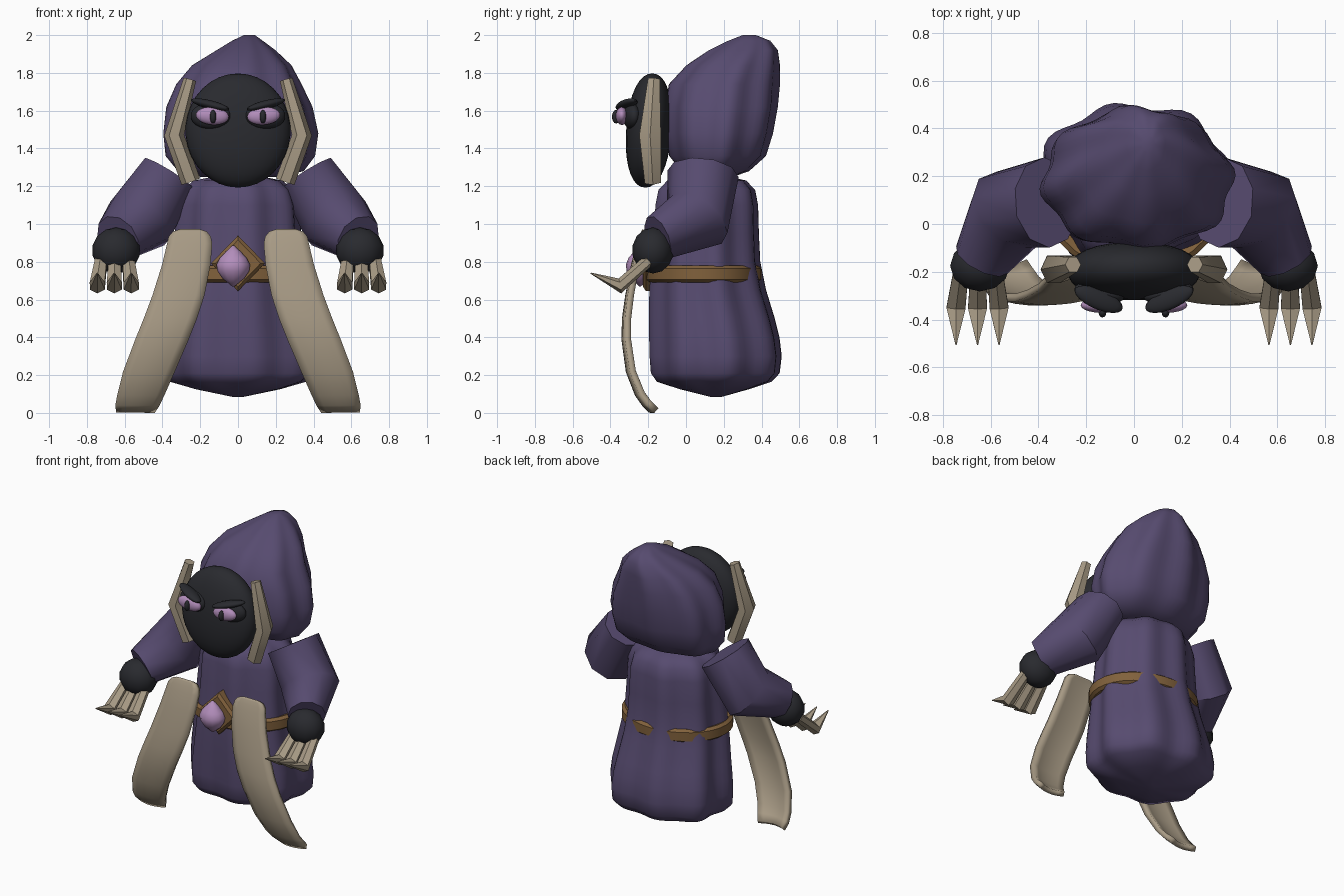
import bpy, bmesh, math
from mathutils import Vector, Matrix

if "Cube" in bpy.data.objects:
    bpy.data.objects.remove(bpy.data.objects["Cube"])


def material(name, rgb):
    m = bpy.data.materials.new(name)
    m.diffuse_color = (*rgb, 1)
    m.use_nodes = True
    m.node_tree.nodes["Principled BSDF"].inputs["Base Color"].default_value = m.diffuse_color
    return m


PURPLE = material("purple_cloth", (0.094, 0.07, 0.16))
DARK = material("dark_skin", (0.022, 0.023, 0.028))
BONE = material("bone_tan", (0.39, 0.325, 0.235))
BROWN = material("brown_leather", (0.22, 0.12, 0.045))
PINK = material("pink_violet", (0.45, 0.27, 0.5))


def finish(name, bm, mat, angle=40, mirror=False, thickness=0):
    bmesh.ops.recalc_face_normals(bm, faces=bm.faces)
    me = bpy.data.meshes.new(name)
    bm.to_mesh(me)
    bm.free()
    me.materials.append(mat)
    me.shade_smooth()
    me.set_sharp_from_angle(angle=math.radians(angle))
    ob = bpy.data.objects.new(name, me)
    bpy.context.collection.objects.link(ob)
    if thickness:
        s = ob.modifiers.new("thickness", 'SOLIDIFY')
        s.thickness = thickness
        s.offset = 0
    if mirror:
        ob.modifiers.new("mirror", 'MIRROR')
    return ob


def loft(name, rings, mat, angle=40, mirror=False, closed=False):
    """Skin a list of equal point rings; cap the ends unless closed in a loop."""
    bm = bmesh.new()
    vs = [[bm.verts.new(p) for p in r] for r in rings]
    n = len(vs[0])
    pairs = list(zip(vs, vs[1:]))
    if closed:
        pairs.append((vs[-1], vs[0]))
    for a, b in pairs:
        for i in range(n):
            j = (i + 1) % n
            bm.faces.new((a[i], a[j], b[j], b[i]))
    if not closed:
        bm.faces.new(vs[0])
        bm.faces.new(vs[-1])
    return finish(name, bm, mat, angle, mirror)


def ring(z, cx, cy, rx, ry, n=64, power=2.0, fold=0.0, count=8, phase=0.0):
    """Horizontal superellipse with cloth folds."""
    pts = []
    for i in range(n):
        a = 2 * math.pi * i / n
        c, s = math.cos(a), math.sin(a)
        k = 1 / (abs(c) ** power + abs(s) ** power) ** (1 / power)
        k *= 1 + fold * math.cos(count * a + phase)
        pts.append((cx + rx * k * c, cy + ry * k * s, z))
    return pts


def tube(name, pts, radii, mat, sides=8, ref=(0, 1, 0), angle=40, turn=.5):
    """Mirrored tapered tube along points, with an elliptical section."""
    pts = [Vector(p) for p in pts]
    rings = []
    for i, (p, (a, b)) in enumerate(zip(pts, radii)):
        t = Vector()
        if i:
            t += (p - pts[i - 1]).normalized()
        if i < len(pts) - 1:
            t += (pts[i + 1] - p).normalized()
        t.normalize()
        u = t.cross(Vector(ref)).normalized()
        v = u.cross(t)
        rings.append([p + u * a * math.cos(2 * math.pi * (k + turn) / sides)
                      + v * b * math.sin(2 * math.pi * (k + turn) / sides)
                      for k in range(sides)])
    return loft(name, rings, mat, angle, True)


def ellipsoid(name, loc, r, mat, seg=24, power=2.0, tilt=0, shear=(0, 0), mirror=True):
    """Ellipsoid tilted in the front plane; depth sheared along x and z."""
    bm = bmesh.new()
    bmesh.ops.create_uvsphere(bm, u_segments=seg, v_segments=seg // 2 + 1, radius=1)
    rot = Matrix.Rotation(-tilt, 3, 'Y')
    for v in bm.verts:
        c = v.co
        q = (math.hypot(c.x, c.z) ** power + abs(c.y) ** power) ** (1 / power)
        c = c / q
        p = rot @ Vector((c.x * r[0], c.y * r[1], c.z * r[2]))
        p.y += shear[0] * p.x + shear[1] * p.z
        v.co = p + Vector(loc)
    return finish(name, bm, mat, 50, mirror)


# Robe: folded loft (z, rx, ry, centre y, fold)
ROBE = [(.085, .03, .03, .16, 0), (.125, .22, .18, .15, .02), (.165, .35, .295, .15, .04),
        (.21, .39, .328, .155, .05), (.3, .397, .337, .157, .05), (.4, .39, .333, .15, .05),
        (.5, .375, .322, .137, .05),
        (.65, .355, .3, .115, .05), (.8, .337, .28, .105, .05), (.95, .325, .27, .108, .05),
        (1.1, .315, .264, .11, .05), (1.18, .29, .25, .11, .045), (1.23, .23, .205, .11, .04),
        (1.255, .11, .1, .11, .0)]
loft("robe", [ring(z, 0, cy, rx, ry, power=2 + .7 * max(0, .7 - z), fold=f,
                   phase=math.pi + 1.4) for z, rx, ry, cy, f in ROBE], PURPLE, 60)

# Hood: folded loft leaning back to a peak (z, front, back, left, right, fold)
HOOD = [(1.25, .05, .25, -.2, .22, 0), (1.28, -.02, .33, -.31, .34, .03),
        (1.36, -.08, .415, -.37, .395, .04), (1.48, -.1, .45, -.38, .41, .045),
        (1.62, -.1, .475, -.365, .38, .045), (1.74, -.08, .487, -.315, .325, .045),
        (1.84, .01, .49, -.235, .275, .04), (1.92, .125, .482, -.11, .195, .03),
        (1.97, .225, .445, -.03, .13, .02), (2.0, .3, .37, .03, .09, 0)]
loft("hood", [ring(z, (l + r) / 2, (f + b) / 2, (r - l) / 2, (b - f) / 2,
                   power=2.15 if z < 1.7 else 2.0, fold=k, count=8, phase=-1.12)
              for z, f, b, l, r, k in HOOD], PURPLE, 60)

# Sleeves, hands and claws
tube("sleeves", [(.365, .09, 1.265), (.515, .06, 1.025), (.637, -.15, .925)],
     [(.16, .19), (.193, .184), (.13, .118)], PURPLE, sides=10)
ellipsoid("hands", (.645, -.175, .86), (.128, .11, .122), DARK, seg=12)
for i, x in enumerate((.565, .655, .745)):
    tube(f"claw_{i + 1}", [(.645 + (x - .645) * .8, -.2, .805), (x, -.35, .672), (x, -.505, .74)],
         [(.036, .032), (.046, .04), (.003, .003)], BONE, sides=6, ref=(0, 0, 1))

# Head and side tusks
ellipsoid("head", (0, -.197, 1.495), (.278, .12, .302), DARK, seg=32, power=2.2,
          shear=(0, .06), mirror=False)
tube("side_tusks", [(.255, -.17, 1.765), (.338, -.19, 1.47), (.25, -.175, 1.225)],
     [(.034, .036), (.053, .066), (.052, .05)], BONE, sides=6, turn=0)

# Eyes
ellipsoid("eye_sockets", (.145, -.288, 1.572), (.106, .045, .07), DARK, seg=20,
          shear=(.15, 0))
ellipsoid("irises", (.136, -.34, 1.572), (.088, .032, .047), PINK, seg=20, tilt=.08)
ellipsoid("pupils", (.132, -.37, 1.568), (.017, .022, .036), DARK, seg=12)
ellipsoid("brows", (.148, -.315, 1.632), (.104, .046, .023), DARK, seg=20, tilt=.24,
          shear=(.35, 0))

# Stole panels: curved tapered sheets (inner x, outer x, z, y)
STOLE = [(.2, .31, .964, -.215), (.165, .345, .953, -.222), (.145, .366, .928, -.232),
         (.138, .374, .89, -.246), (.148, .4, .78, -.275), (.18, .45, .62, -.305),
         (.22, .495, .5, -.322), (.265, .54, .39, -.325), (.34, .605, .22, -.302),
         (.395, .635, .1, -.255), (.42, .645, .05, -.22), (.445, .64, .013, -.185)]
bm = bmesh.new()
W = 6
grid = []
for i, (a, b, z, y) in enumerate(STOLE):
    bow = .0025 * i
    grid.append([bm.verts.new((a + (b - a) * k / W, y + bow * (2 * k / W - 1) ** 2, z))
                 for k in range(W + 1)])
for r0, r1 in zip(grid, grid[1:]):
    for k in range(W):
        bm.faces.new((r0[k], r0[k + 1], r1[k + 1], r1[k]))
finish("stole_panels", bm, BONE, 40, True, .034)

# Belt: hexagonal section swept round the waist
SECTION = [(0, .03), (0, -.03), (-.02, -.045), (-.06, -.03), (-.06, .03), (-.02, .045)]
belt = []
for i in range(32):
    a = 2 * math.pi * i / 32
    belt.append([((.374 + d) * math.cos(a), .093 + (.306 + d) * math.sin(a), .735 + h)
                 for d, h in SECTION])
loft("belt", belt, BROWN, 30, closed=True)

# Buckle: stepped diamond plate
loft("buckle", [[(s * x, y, .792 + s * z) for x, z in ((1, 0), (0, 1.03), (-1, 0), (0, -1.03))]
                for s, y in ((.143, -.15), (.143, -.212), (.12, -.228))], BROWN, 20)

# Buckle gem
loft("gem", [ring(z, -.025, -.243, r, r * .85, n=12)
             for z, r in ((.668, .004), (.712, .058), (.75, .084), (.785, .089),
                          (.82, .072), (.855, .038), (.887, .004))], PINK, 50)
